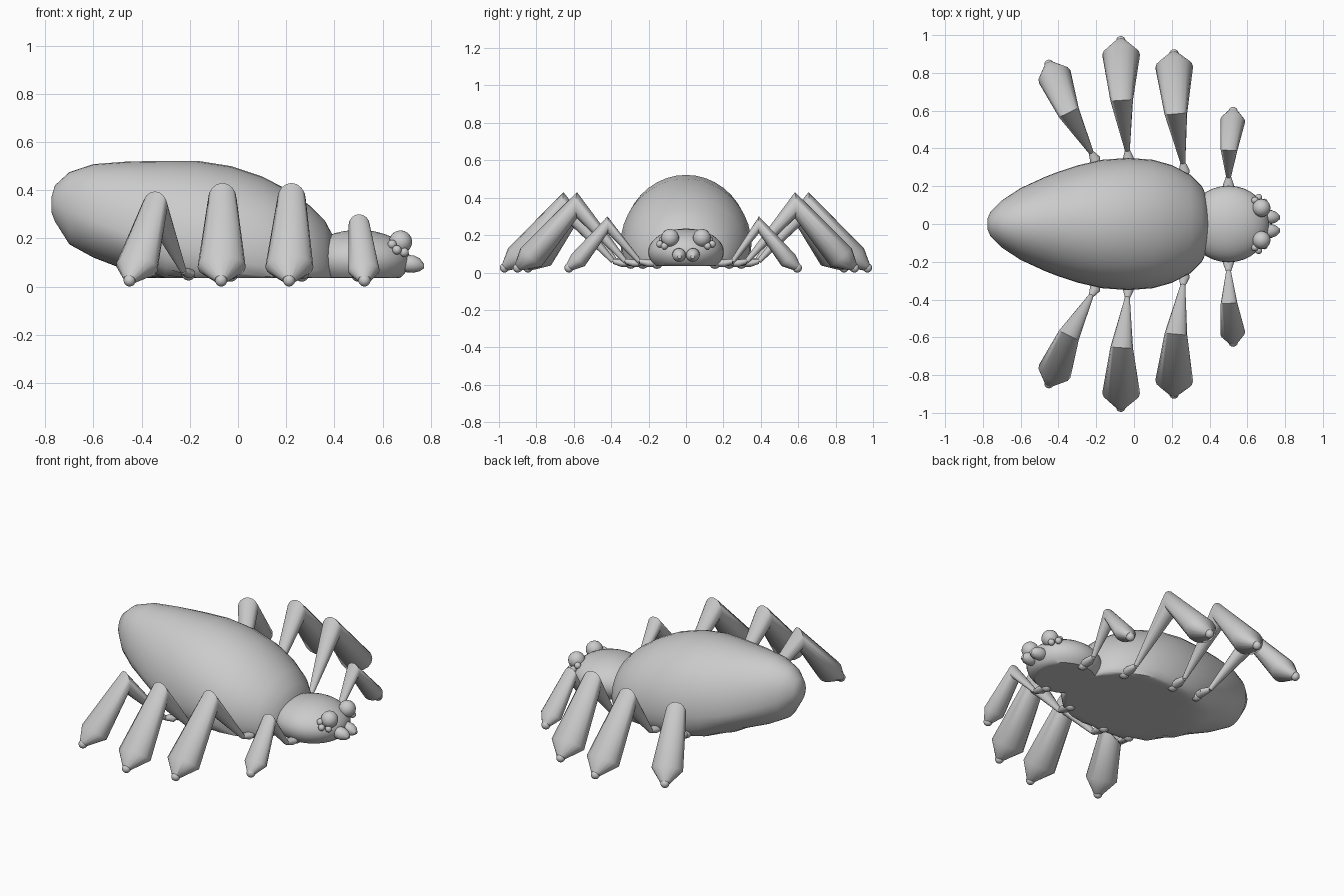
import bpy, bmesh, math
from mathutils import Vector

if "Cube" in bpy.data.objects:
    bpy.data.objects.remove(bpy.data.objects["Cube"])

FLOOR = 0.035  # level of the flat belly


def finish(bm, name, angle=40):
    bmesh.ops.recalc_face_normals(bm, faces=bm.faces[:])
    me = bpy.data.meshes.new(name)
    bm.to_mesh(me)
    bm.free()
    ob = bpy.data.objects.new(name, me)
    bpy.context.collection.objects.link(ob)
    bpy.ops.object.select_all(action='DESELECT')
    ob.select_set(True)
    bpy.context.view_layer.objects.active = ob
    bpy.ops.object.shade_smooth_by_angle(angle=math.radians(angle))
    return ob


def loft(bm, rings):
    """Skin a list of closed point rings and cap both ends."""
    vs = [[bm.verts.new(p) for p in r] for r in rings]
    n = len(vs[0])
    for a, b in zip(vs, vs[1:]):
        for i in range(n):
            j = (i + 1) % n
            bm.faces.new((a[i], a[j], b[j], b[i]))
    bm.faces.new(vs[0])
    bm.faces.new(vs[-1])


def ball(bm, c, r, scale=(1, 1, 1), u=16, v=10):
    new = bmesh.ops.create_uvsphere(bm, u_segments=u, v_segments=v, radius=1)['verts']
    for p in new:
        p.co = Vector([c[i] + p.co[i] * r * scale[i] for i in range(3)])
    return new


def section(c, axis, rx, rz, n=16):
    """Ellipse around c facing along axis: rx sideways, rz upwards."""
    axis = Vector(axis).normalized()
    side = axis.cross(Vector((0, 0, 1))).normalized()
    up = side.cross(axis)
    return [Vector(c) + side * rx * math.cos(t) + up * rz * math.sin(t)
            for t in (2 * math.pi * i / n for i in range(n))]


# Abdomen: x, half width, top, widest height, bottom
profile = [
    (-.775, .03, .37, .34, .31), (-.76, .065, .42, .34, .27),
    (-.70, .125, .475, .31, .175), (-.60, .19, .508, .27, .12),
    (-.47, .25, .518, .22, .07), (-.40, .277, .52, .20, .03),
    (-.30, .31, .522, .18, -.05), (-.17, .34, .522, .16, -.12),
    (-.03, .35, .50, .15, -.15), (.10, .34, .457, .13, -.15),
    (.20, .312, .405, .12, -.15), (.30, .26, .335, .10, -.10),
    (.36, .20, .275, .09, -.05), (.40, .11, .20, .08, .0)]
rings = []
for x, w, zt, zm, zb in profile:
    ring = []
    for i in range(40):
        t = 2 * math.pi * i / 40
        s = math.sin(t)
        z = zm + s * ((zt - zm) if s > 0 else (zm - zb))
        ring.append((x, w * math.cos(t), max(z, FLOOR)))
    rings.append(ring)
bm = bmesh.new()
loft(bm, rings)
finish(bm, "abdomen")

# Head with flat underside
bm = bmesh.new()
for v in ball(bm, (.5, 0, .11), 1, (.215, .203, .125), 32, 20):
    v.co.z = max(v.co.z, FLOOR)
finish(bm, "head")

# Eyes and fangs
for s, side in ((1, "left"), (-1, "right")):
    bm = bmesh.new()
    ball(bm, (.675, s * .085, .185), .048)
    finish(bm, side + "_large_eye")
    bm = bmesh.new()
    for x, y, z in ((.64, .125, .175), (.66, .14, .152), (.69, .115, .142)):
        ball(bm, (x, s * y, z), .019)
    finish(bm, side + "_small_eyes")
    bm = bmesh.new()
    loft(bm, [section((x, s * y, z), (1, 0, 0), r, r) for x, y, z, r in
              ((.67, .04, .095, .02), (.70, .038, .095, .036), (.73, .037, .093, .036),
               (.755, .036, .09, .026), (.772, .035, .085, .01))])
    finish(bm, side + "_fang")

# Legs: hip, knee, ankle, tip, knee half width/height, ankle half width/height
legs = {
    "front": ((.50, .205, .05), (.503, .42, .255), (.523, .578, .065), (.525, .625, .028), .044, .045, .066, .048),
    "second": ((.265, .28, .05), (.222, .583, .36), (.213, .83, .08), (.212, .90, .028), .06, .07, .1, .075),
    "third": ((-.03, .345, .05), (-.065, .655, .36), (-.068, .895, .08), (-.07, .97, .028), .06, .07, .1, .075),
    "rear": ((-.205, .34, .055), (-.345, .59, .33), (-.42, .78, .08), (-.45, .845, .028), .058, .065, .09, .07),
}
for name, (hip, knee, ankle, tip, kw, kh, aw, ah) in legs.items():
    for s, side in ((1, "left"), (-1, "right")):
        shift = -.03 if (name == "front" and s > 0) else 0
        hip_p, k, a, t = [Vector((p[0], s * (p[1] + (shift if p != hip else 0)), p[2]))
                          for p in (hip, knee, ankle, tip)]
        flat = Vector((k.x - hip_p.x, k.y - hip_p.y, 0)).normalized()
        inner = hip_p - Vector((0, s * .05, 0))
        bend = hip_p + flat * .045 + Vector((0, 0, .01))
        out = Vector((t.x - k.x, t.y - k.y, 0))
        bm = bmesh.new()
        # hip joint
        loft(bm, [section(inner, flat, .022, .02), section(hip_p, flat, .03, .02),
                  section(bend, flat, .014, .014)])
        ball(bm, inner, .03)
        # mitred upper and lower leg
        loft(bm, [section(bend, k - bend, .013, .013), section(k, flat + out.normalized(), kw, kh),
                  section(a, a - k, aw, ah), section(t, t - a, .026, .022)])
        ball(bm, t - Vector((0, 0, .003)), .025)
        finish(bm, f"{name}_{side}_leg", 50)
